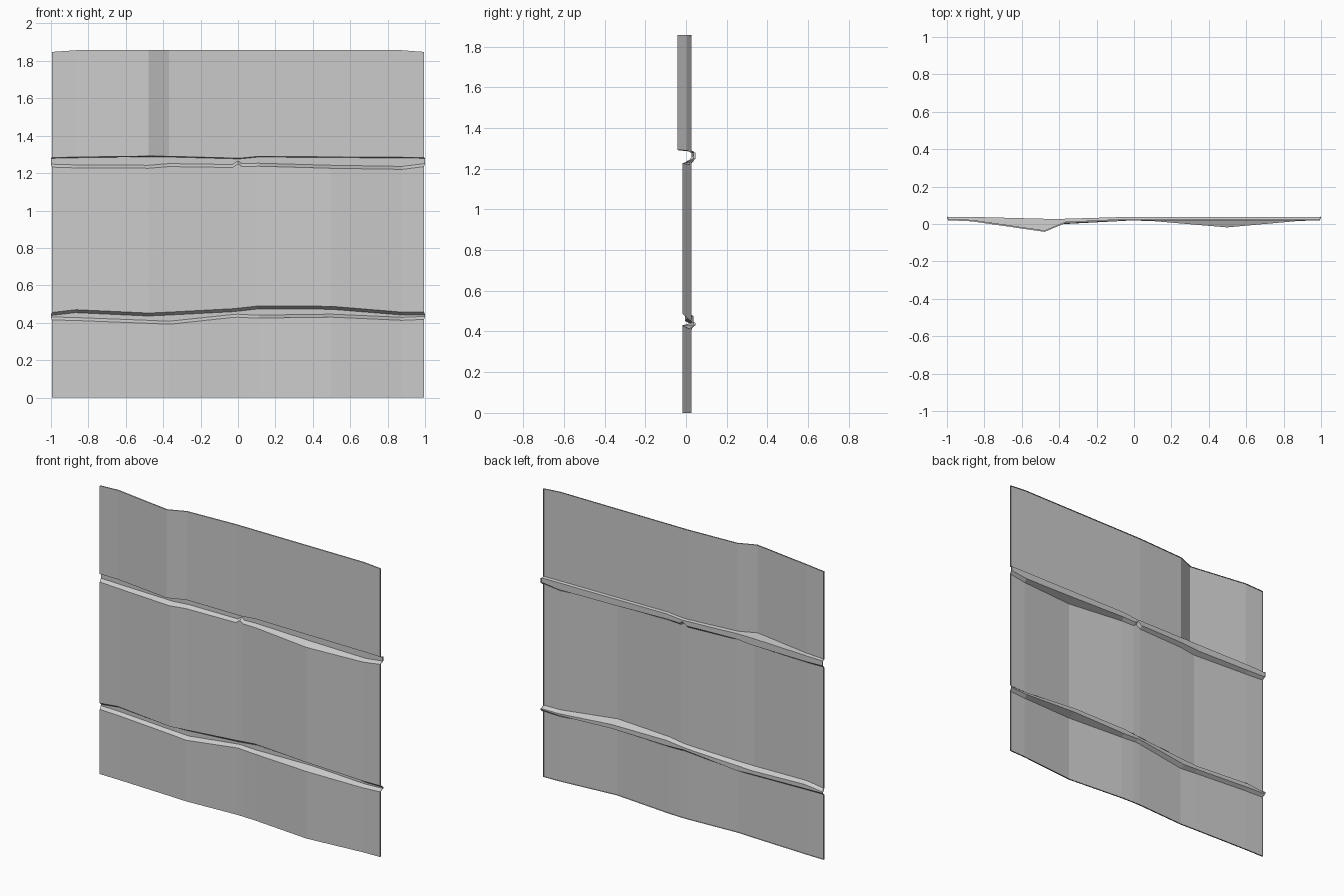
import bpy, bmesh

if "Cube" in bpy.data.objects:
    bpy.data.objects.remove(bpy.data.objects["Cube"])

# Control columns across the width
XS = [-1, -.87, -.48, -.37, -.03, 0, .02, .11, .5, .88, 1]
# Forward/back position of each panel at those columns
Y_BOTTOM = [.02, .018, .005, .0, .018, .018, .018, .015, -.018, .016, .02]
Y_MIDDLE = [.02, .016, -.006, .002, .02, .02, .02, .015, -.018, .016, .02]
Y_TOP = [.02, .014, -.042, .004, .02, .02, .02, .02, .02, .02, .02]
# Lower and upper lips of the two recessed seams
LOW_A = [.415, .412, .397, .392, .428, .430, .428, .425, .430, .413, .418]
LOW_B = [.455, .47, .452, .457, .475, .478, .48, .49, .488, .457, .457]
UP_A = [1.232, 1.228, 1.226, 1.235, 1.23, 1.25, 1.235, 1.237, 1.226, 1.22, 1.235]
UP_B = [1.283, 1.286, 1.291, 1.29, 1.281, 1.28, 1.281, 1.29, 1.287, 1.285, 1.283]
TOP_Z = [1.848] + [1.857] * 9 + [1.848]
RETURN = .008


def seam(i, low, high, y_low, y_high, overhang):
    """Cross-section of one recessed seam at column i."""
    back = .028 if i in (2, 3) else .038
    a, b = low[i], high[i]
    x = XS[i]
    return [(x * .995, y_low[i], a), (x, back, a + .016),
            (x, back, b - overhang), (x * .995, y_high[i], b)]


def column(i):
    pts = [(XS[i] * .995, Y_BOTTOM[i], 0)]
    pts += seam(i, LOW_A, LOW_B, Y_BOTTOM, Y_MIDDLE, .016)
    pts += seam(i, UP_A, UP_B, Y_MIDDLE, Y_TOP, .004)
    pts.append((XS[i] * .995, Y_TOP[i], TOP_Z[i]))
    return pts


# Creased sheet with two seams
bm = bmesh.new()
cols = [[bm.verts.new(p) for p in column(i)] for i in range(len(XS))]
for c0, c1 in zip(cols, cols[1:]):
    for j in range(len(c0) - 1):
        bm.faces.new((c0[j], c1[j], c1[j + 1], c0[j + 1]))

# Small folded return around the outer edge
rim = [e for e in bm.edges if e.is_boundary]
ext = bmesh.ops.extrude_edge_only(bm, edges=rim)
for v in ext["geom"]:
    if isinstance(v, bmesh.types.BMVert):
        v.co.y += RETURN
bmesh.ops.recalc_face_normals(bm, faces=bm.faces[:])
bm.faces.ensure_lookup_table()
if bm.faces[0].normal.y > 0:
    bmesh.ops.reverse_faces(bm, faces=bm.faces[:])

mesh = bpy.data.meshes.new("wall_panel")
bm.to_mesh(mesh)
bm.free()
obj = bpy.data.objects.new("wall_panel", mesh)
bpy.context.collection.objects.link(obj)
